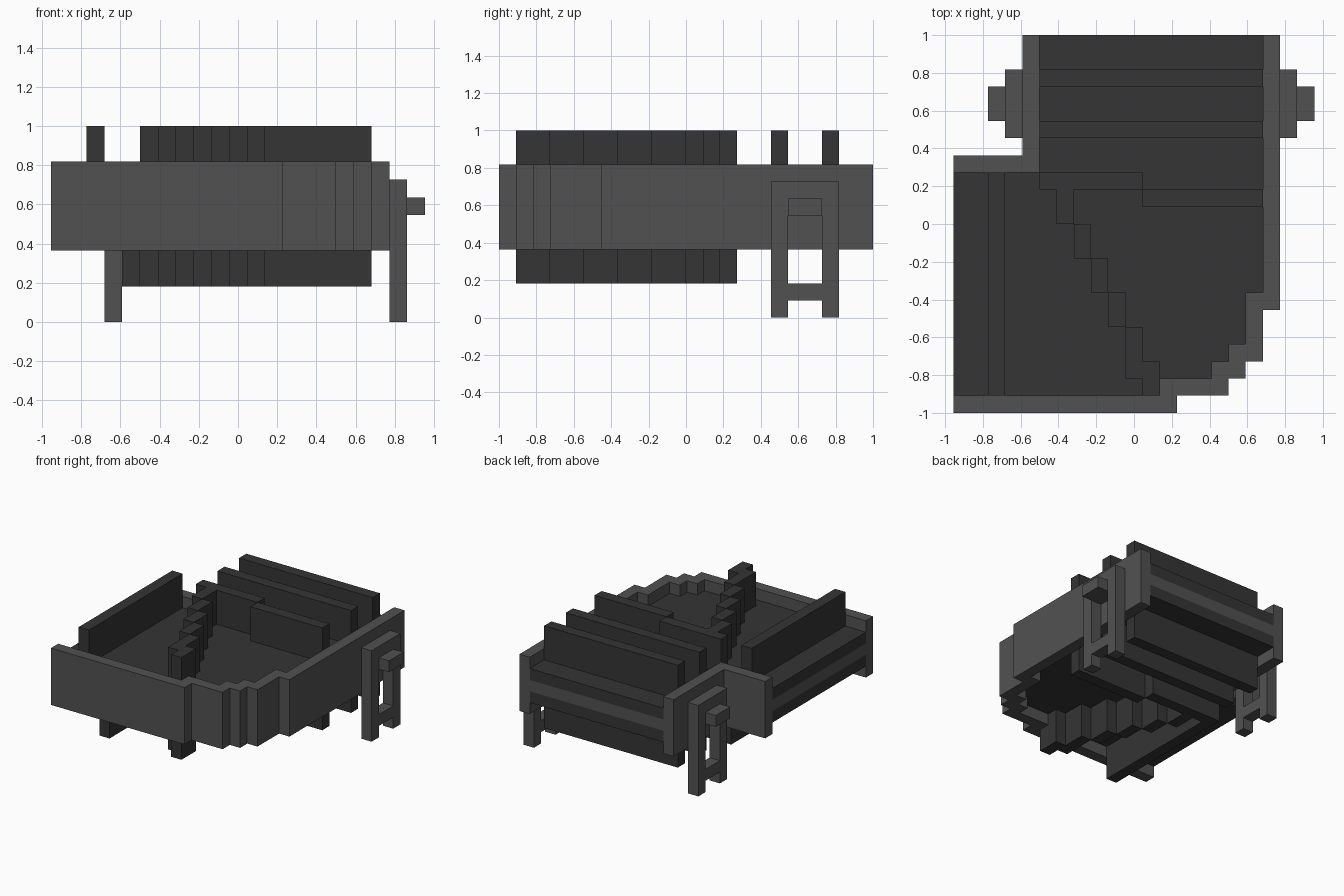
import bpy, bmesh

if "Cube" in bpy.data.objects:
    bpy.data.objects.remove(bpy.data.objects["Cube"], do_unlink=True)

U = 1 / 11              # one block
OX, OY = -10.5, -11     # grid origin in blocks


def material(name, value):
    m = bpy.data.materials.new(name)
    m.use_nodes = True
    col = (value, value, value, 1)
    m.diffuse_color = col
    bsdf = next(n for n in m.node_tree.nodes if n.type == 'BSDF_PRINCIPLED')
    bsdf.inputs["Base Color"].default_value = col
    bsdf.inputs["Roughness"].default_value = 0.9
    return m


LIGHT = material("medium grey", 0.083)
DARK = material("dark grey", 0.035)


def prism(name, outline, z0, z1, mat):
    """Extrude an outline on the block grid from z0 to z1."""
    bm = bmesh.new()
    verts = [bm.verts.new(((x + OX) * U, (y + OY) * U, z0 * U)) for x, y in outline]
    face = bm.faces.new(verts)
    top = bmesh.ops.extrude_face_region(bm, geom=[face])["geom"]
    bmesh.ops.translate(bm, vec=(0, 0, (z1 - z0) * U),
                        verts=[g for g in top if isinstance(g, bmesh.types.BMVert)])
    bmesh.ops.recalc_face_normals(bm, faces=bm.faces)
    me = bpy.data.meshes.new(name)
    bm.to_mesh(me)
    bm.free()
    me.materials.append(mat)
    ob = bpy.data.objects.new(name, me)
    bpy.context.collection.objects.link(ob)
    return ob


def box(name, x0, x1, y0, y1, z0, z1, mat):
    return prism(name, [(x0, y0), (x1, y0), (x1, y1), (x0, y1)], z0, z1, mat)


# Stepped outer walls
inner = [(0, 1), (12, 1), (12, 2), (15, 2), (15, 3), (16, 3), (16, 4),
         (17, 4), (17, 7), (18, 7), (18, 22)]
outer = [(0, 0), (13, 0), (13, 1), (16, 1), (16, 2), (17, 2), (17, 3),
         (18, 3), (18, 6), (19, 6), (19, 22)]
prism("front_and_side_wall", outer + inner[::-1], 4, 9, LIGHT)
prism("jogged_side_wall", [(0, 14), (5, 14), (5, 22), (4, 22), (4, 15), (0, 15)],
      4, 9, LIGHT)

# Layered floor: dark, light, dark
floor = inner + [(5, 22), (5, 14), (0, 14)]
for name, z, mat in (("floor_bottom", 5, DARK), ("floor_core", 6, LIGHT),
                     ("floor_top", 7, DARK)):
    prism(name, floor, z, z + 1, mat)

# Long planks passing through the floor
box("back_plank", 5, 18, 19, 20, 2, 11, DARK)
box("middle_plank", 5, 18, 16, 17, 2, 11, DARK)
box("inner_plank_long", 5, 11, 13, 14, 2, 11, DARK)
box("inner_plank_short", 11, 18, 12, 13, 2, 11, DARK)

# Diagonal divider made of stepped blocks
for i, (x, y0, y1) in enumerate([(6, 11, 13), (7, 9, 11), (8, 7, 9),
                                 (9, 5, 7), (10, 2, 5), (11, 1, 3)]):
    box(f"divider_step_{i + 1}", x, x + 1, y0, y1, 2, 11, DARK)

# Side planks above and below the floor
box("side_plank_upper", 2, 3, 1, 14, 8, 11, DARK)
box("side_plank_lower", 4, 5, 1, 14, 2, 5, DARK)

# Leg frames with a handle on each side
for side, x, hx in (("right", 3, 2), ("left", 19, 20)):
    box(f"{side}_leg_front", x, x + 1, 16, 17, 0, 8, LIGHT)
    box(f"{side}_leg_back", x, x + 1, 19, 20, 0, 8, LIGHT)
    box(f"{side}_leg_crossbar", x, x + 1, 17, 19, 1, 2, LIGHT)
    box(f"{side}_leg_top", x, x + 1, 17, 19, 6, 8, LIGHT)
    box(f"{side}_handle", hx, hx + 1, 17, 19, 6, 7, LIGHT)
